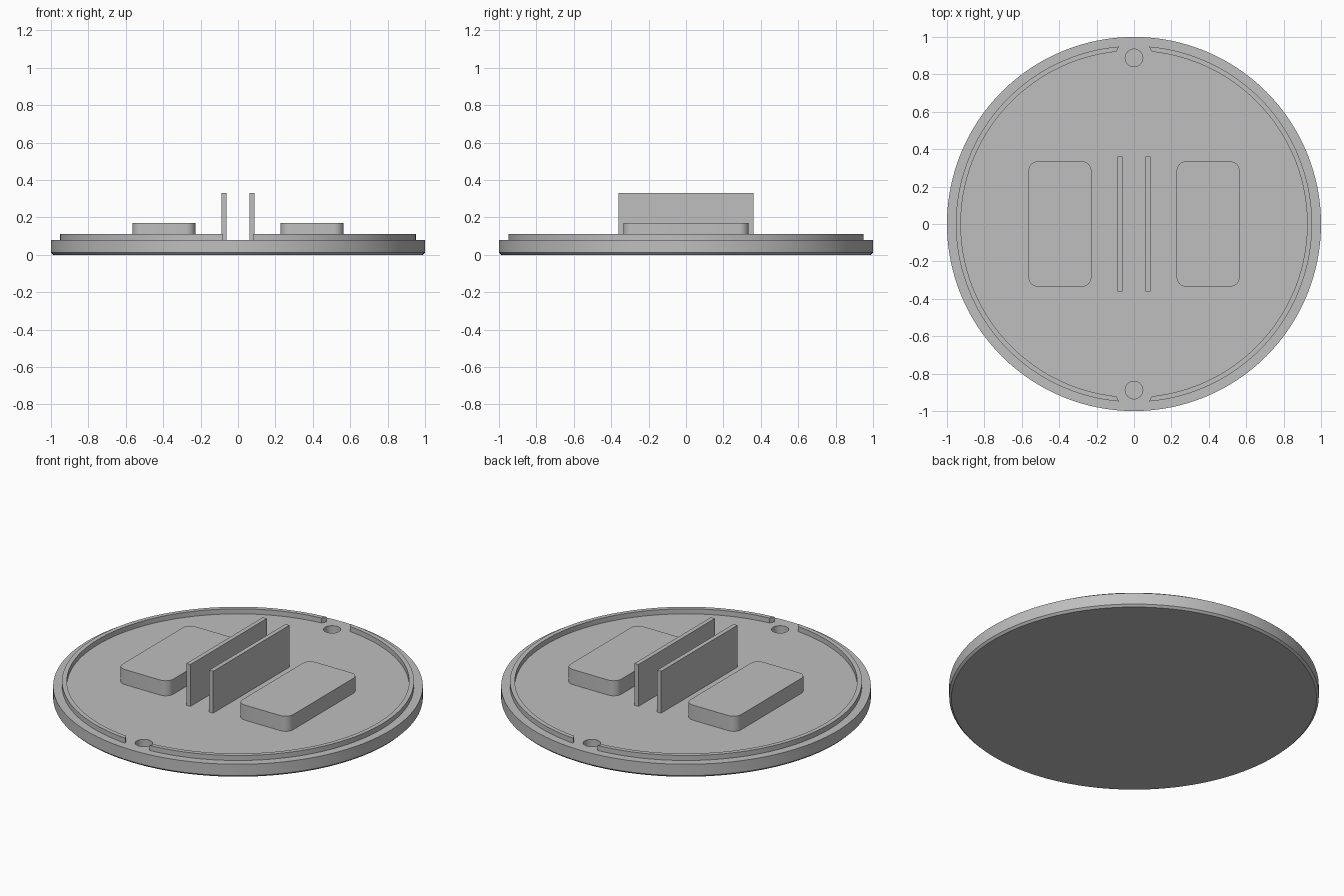
import bpy, bmesh
from math import sin, cos, acos, pi, radians

if "Cube" in bpy.data.objects:
    bpy.data.objects.remove(bpy.data.objects["Cube"], do_unlink=True)

grey = bpy.data.materials.new("plain_grey")
grey.use_nodes = True
grey.diffuse_color = (0.52, 0.52, 0.52, 1)
grey.node_tree.nodes["Principled BSDF"].inputs["Base Color"].default_value = grey.diffuse_color

TOP = 0.08        # upper face of the disc
HOLE_Y = 0.888    # distance of the screw holes from the centre


def finish(name, bm):
    bmesh.ops.recalc_face_normals(bm, faces=bm.faces)
    mesh = bpy.data.meshes.new(name)
    bm.to_mesh(mesh)
    bm.free()
    mesh.materials.append(grey)
    ob = bpy.data.objects.new(name, mesh)
    bpy.context.collection.objects.link(ob)
    return ob


def smooth(ob):
    bpy.ops.object.select_all(action='DESELECT')
    ob.select_set(True)
    bpy.context.view_layer.objects.active = ob
    bpy.ops.object.shade_smooth_by_angle(angle=radians(30))


def raise_faces(bm, height):
    ext = bmesh.ops.extrude_face_region(bm, geom=bm.faces[:])
    verts = [g for g in ext["geom"] if isinstance(g, bmesh.types.BMVert)]
    bmesh.ops.translate(bm, verts=verts, vec=(0, 0, height))


def prism(name, outline, z0, z1):
    bm = bmesh.new()
    bm.faces.new([bm.verts.new((x, y, z0)) for x, y in outline])
    raise_faces(bm, z1 - z0)
    return finish(name, bm)


def circle(r, n, cx=0, cy=0):
    return [(cx + r * cos(2 * pi * i / n), cy + r * sin(2 * pi * i / n)) for i in range(n)]


def rounded_rect(cx, hx, hy, r, steps=8):
    pts = []
    for q, (sx, sy) in enumerate([(1, 1), (-1, 1), (-1, -1), (1, -1)]):
        for i in range(steps + 1):
            a = (q + i / steps) * pi / 2
            pts.append((cx + sx * (hx - r) + r * cos(a), sy * (hy - r) + r * sin(a)))
    return pts


# Base disc with a chamfered lower edge
bm = bmesh.new()
rings = [[bm.verts.new((x, y, z)) for x, y in circle(r, 128)]
         for r, z in [(0.988, 0), (1, 0.012), (1, TOP)]]
for low, high in zip(rings, rings[1:]):
    for i in range(128):
        j = (i + 1) % 128
        bm.faces.new((low[i], low[j], high[j], high[i]))
bm.faces.new(rings[0])
bm.faces.new(rings[-1])
disc = finish("base_disc", bm)

# Blind screw holes at the front and back
for label, side in (("front", -1), ("back", 1)):
    cutter = prism(label + "_hole_cutter", circle(0.047, 32, 0, side * HOLE_Y), 0.03, TOP + 0.1)
    cutter.hide_render = True
    mod = disc.modifiers.new("hole", 'BOOLEAN')
    mod.operation = 'DIFFERENCE'
    mod.solver = 'EXACT'
    mod.object = cutter
    bpy.context.view_layer.objects.active = disc
    bpy.ops.object.modifier_apply(modifier=mod.name)
    bpy.data.objects.remove(cutter, do_unlink=True)
smooth(disc)


def gap_angle(r, clearance=0.1):
    # angle at which a rim circle meets the round clearance about a hole
    return acos((r * r + HOLE_Y ** 2 - clearance ** 2) / (2 * r * HOLE_Y))


for label, side in (("left", 1), ("right", -1)):
    # Raised rim, a half ring stopping short of the holes
    bm = bmesh.new()
    n = 64
    arcs = []
    for r in (0.926, 0.952):
        g = gap_angle(r)
        angles = [g + (pi - 2 * g) * i / n for i in range(n + 1)]
        arcs.append([bm.verts.new((side * r * sin(a), r * cos(a), TOP)) for a in angles])
    inner, outer = arcs
    for i in range(n):
        bm.faces.new((inner[i], inner[i + 1], outer[i + 1], outer[i]))
    raise_faces(bm, 0.03)
    smooth(finish(label + "_rim", bm))

    # Low rounded block
    smooth(prism(label + "_block", rounded_rect(side * 0.396, 0.168, 0.335, 0.05), TOP, 0.17))

    # Thin upright plate
    x0, x1 = side * 0.062, side * 0.088
    prism(label + "_plate", [(x0, -0.36), (x1, -0.36), (x1, 0.36), (x0, 0.36)], TOP, 0.33)
